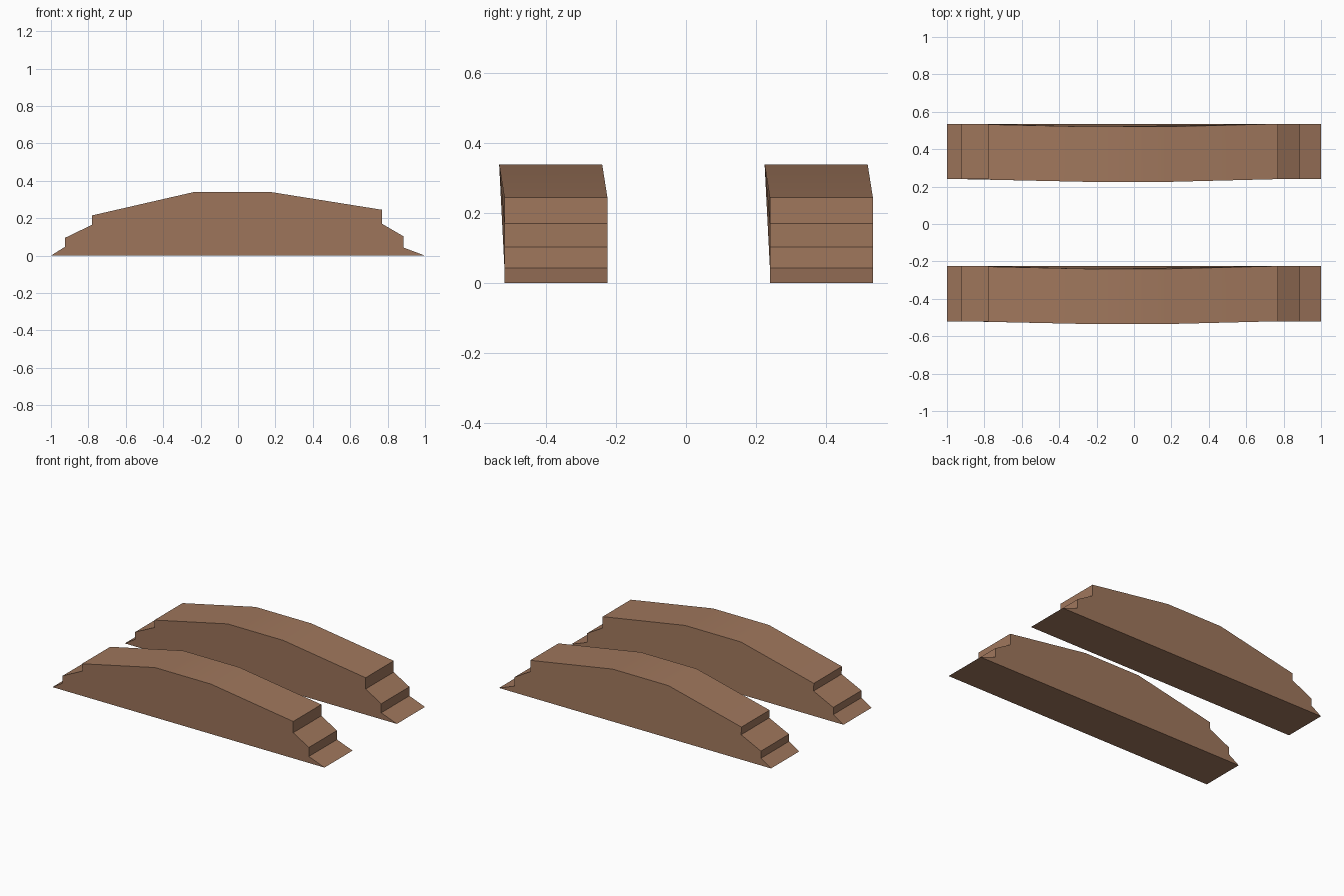
import bpy, bmesh, math

if "Cube" in bpy.data.objects:
    bpy.data.objects.remove(bpy.data.objects["Cube"])

wood = bpy.data.materials.new("brown wood")
wood.diffuse_color = (0.35, 0.184, 0.108, 1)
wood.use_nodes = True
wood.node_tree.nodes["Principled BSDF"].inputs["Base Color"].default_value = wood.diffuse_color

# Stepped side profile: x, z, sideways lean in y
PROFILE = [(-1, 0, 0), (1, 0, 0), (0.885, 0.043, 0), (0.885, 0.103, 0),
           (0.77, 0.17, 0), (0.77, 0.245, 0), (0.175, 0.34, -0.015),
           (-0.235, 0.34, -0.015), (-0.78, 0.215, -0.003),
           (-0.78, 0.165, 0), (-0.925, 0.095, 0), (-0.925, 0.047, 0)]


def beam(name, y0, y1):
    """Extrude the profile between y0 and y1 with the slight lean at the top."""
    bm = bmesh.new()
    near = [bm.verts.new((x, y0 + d, z)) for x, z, d in PROFILE]
    far = [bm.verts.new((x, y1 + d, z)) for x, z, d in PROFILE]
    bm.faces.new(near)
    bm.faces.new(far[::-1])
    n = len(PROFILE)
    for i in range(n):
        j = (i + 1) % n
        bm.faces.new((near[j], near[i], far[i], far[j]))
    bmesh.ops.recalc_face_normals(bm, faces=bm.faces)
    mesh = bpy.data.meshes.new(name)
    bm.to_mesh(mesh)
    bm.free()
    mesh.materials.append(wood)
    obj = bpy.data.objects.new(name, mesh)
    bpy.context.collection.objects.link(obj)
    # Soften only the shallow bends along the top
    bpy.ops.object.select_all(action='DESELECT')
    obj.select_set(True)
    bpy.context.view_layer.objects.active = obj
    bpy.ops.object.shade_smooth_by_angle(angle=math.radians(25))
    return obj


# Two parallel support beams
beam("front_beam", -0.52, -0.225)
beam("back_beam", 0.24, 0.535)
